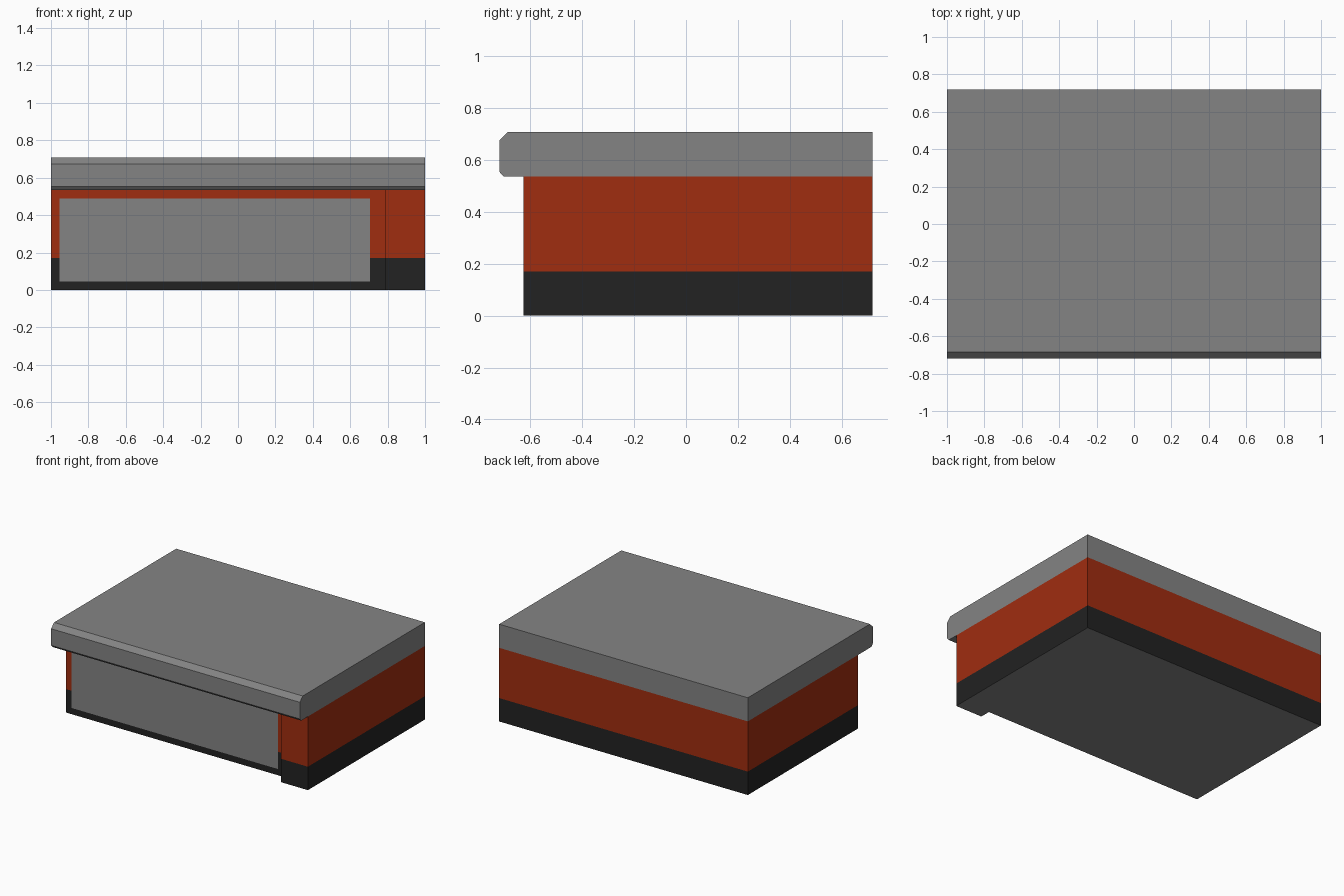
import bpy, bmesh
from mathutils import Vector

if "Cube" in bpy.data.objects:
    bpy.data.objects.remove(bpy.data.objects["Cube"])


def material(name, rgb):
    m = bpy.data.materials.new(name)
    m.diffuse_color = (*rgb, 1)
    m.use_nodes = True
    m.node_tree.nodes["Principled BSDF"].inputs["Base Color"].default_value = m.diffuse_color
    return m


GREY = material("concrete grey", (0.231, 0.231, 0.231))
RED = material("brick red", (0.352, 0.026, 0.005))
DARK = material("dark base", (0.016, 0.016, 0.016))


def prism(bm, points, offset):
    """Extrude a closed polygon into a solid."""
    face = bm.faces.new([bm.verts.new(p) for p in points])
    r = bmesh.ops.extrude_face_region(bm, geom=[face], use_keep_orig=True)
    verts = [v for v in r["geom"] if isinstance(v, bmesh.types.BMVert)]
    bmesh.ops.translate(bm, verts=verts, vec=offset)
    bmesh.ops.recalc_face_normals(bm, faces=bm.faces[:])


def finish(bm, name, mats):
    me = bpy.data.meshes.new(name)
    bm.to_mesh(me)
    bm.free()
    for m in mats:
        me.materials.append(m)
    ob = bpy.data.objects.new(name, me)
    bpy.context.collection.objects.link(ob)
    return ob


BACK, FRONT, RECESS = 0.718, -0.625, -0.548
BASE_Z, ROOF_Z, TOP_Z = 0.17, 0.535, 0.707
X0, X1, Z0, Z1 = -0.955, 0.705, 0.045, 0.49   # opening

# Roof slab with a bevelled front lip
bm = bmesh.new()
profile = [(BACK, ROOF_Z), (BACK, TOP_Z), (-0.685, TOP_Z), (-0.718, 0.674),
           (-0.718, 0.553), (-0.702, ROOF_Z)]
prism(bm, [(-1, y, z) for y, z in profile], (2, 0, 0))
finish(bm, "roof_slab", [GREY])

# Walls: plan with the projecting pier at the right front
bm = bmesh.new()
plan = [(-1, RECESS), (0.785, RECESS), (0.785, FRONT), (1, FRONT), (1, BACK), (-1, BACK)]
prism(bm, [(x, y, 0) for x, y in plan], (0, 0, ROOF_Z))

# Cut lines for the dark base and the opening
for co, no in [((0, 0, BASE_Z), (0, 0, 1)), ((0, 0, Z0), (0, 0, 1)), ((0, 0, Z1), (0, 0, 1)),
               ((X0, 0, 0), (1, 0, 0)), ((X1, 0, 0), (1, 0, 0))]:
    bmesh.ops.bisect_plane(bm, geom=bm.verts[:] + bm.edges[:] + bm.faces[:],
                           plane_co=co, plane_no=no, dist=1e-5)

# Colour by height, grey underside
bm.normal_update()
for f in bm.faces:
    z = f.calc_center_median().z
    f.material_index = 0 if f.normal.z < -0.5 else (2 if z < BASE_Z else 1)

# Push the opening back into a grey interior
opening = []
for f in bm.faces:
    c = f.calc_center_median()
    if f.normal.y < -0.5 and X0 < c.x < X1 and Z0 < c.z < Z1:
        f.material_index = 0
        opening.append(f)
old = set(bm.faces) - set(opening)
r = bmesh.ops.extrude_face_region(bm, geom=opening)
verts = [v for v in r["geom"] if isinstance(v, bmesh.types.BMVert)]
bmesh.ops.translate(bm, verts=verts, vec=Vector((0, 0.67 - RECESS, 0)))
for f in bm.faces:
    if f not in old:
        f.material_index = 0

# The roof covers the top of the walls
bm.normal_update()
bmesh.ops.delete(bm, geom=[f for f in bm.faces if f.calc_center_median().z > ROOF_Z - 1e-4],
                 context='FACES')
finish(bm, "walls_and_room", [GREY, RED, DARK])
